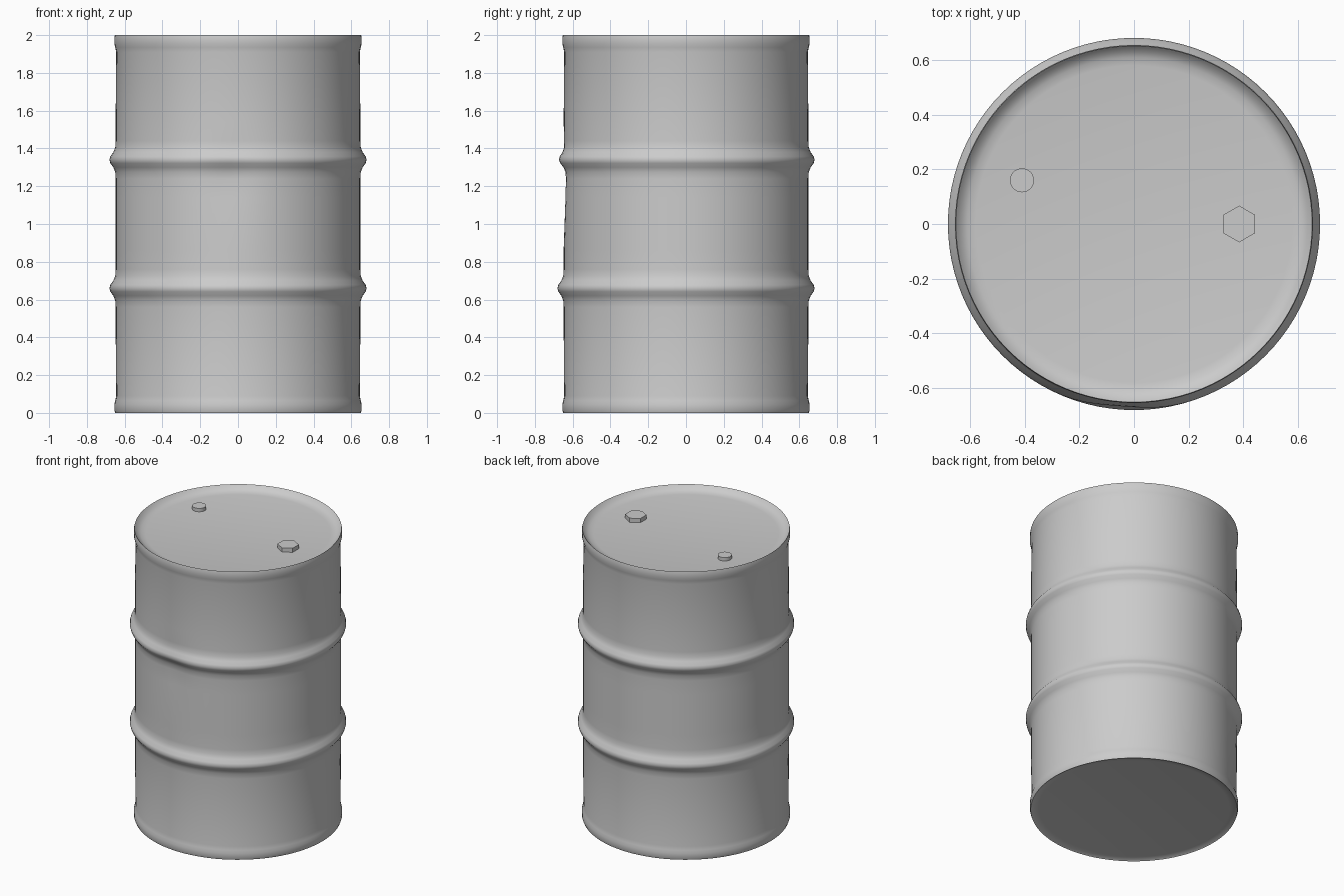
import bpy, bmesh, math
from mathutils import Vector

cube = bpy.data.objects.get("Cube")
if cube:
    bpy.data.objects.remove(cube, do_unlink=True)

steel = bpy.data.materials.new("grey steel")
steel.use_nodes = True
colour = (0.6, 0.6, 0.6, 1)
steel.diffuse_color = colour
steel.node_tree.nodes["Principled BSDF"].inputs["Base Color"].default_value = colour


def finish(name, bm, angle):
    bmesh.ops.recalc_face_normals(bm, faces=bm.faces[:])
    mesh = bpy.data.meshes.new(name)
    bm.to_mesh(mesh)
    bm.free()
    mesh.materials.append(steel)
    ob = bpy.data.objects.new(name, mesh)
    bpy.context.collection.objects.link(ob)
    bpy.ops.object.select_all(action="DESELECT")
    ob.select_set(True)
    bpy.context.view_layer.objects.active = ob
    bpy.ops.object.shade_smooth_by_angle(angle=math.radians(angle))
    return ob


# Drum profile from bottom centre to lid centre
R = 0.648
rim = [(0.655, 0.015), (0.655, 0.045), (0.65, 0.065), (R - 0.003, 0.09)]
profile = [(0, 0.01), (0.6, 0.01), (0.645, 0.004), (0.65, 0)] + rim
for z in (0.66, 1.34):
    profile += [(R, z - 0.2), (R, z - 0.1), (R + 0.002, z - 0.065),
                (0.66, z - 0.04), (0.676, z - 0.018), (0.681, z),
                (0.676, z + 0.018), (0.66, z + 0.04), (R + 0.002, z + 0.065),
                (R, z + 0.1), (R, z + 0.2)]
profile += [(r, 2 - z) for r, z in reversed(rim)]
profile += [(0.652, 2), (0.645, 1.992), (0.63, 1.977), (0.61, 1.967), (0.58, 1.962), (0, 1.96)]

bm = bmesh.new()
verts = [bm.verts.new((r, 0, z)) for r, z in profile]
edges = [bm.edges.new(pair) for pair in zip(verts, verts[1:])]
bmesh.ops.spin(bm, geom=verts + edges, cent=(0, 0, 0), axis=(0, 0, 1),
               angle=math.tau, steps=96, use_duplicate=False)
bmesh.ops.remove_doubles(bm, verts=bm.verts[:], dist=0.0005)

# Shallow dents: angle, height, angular width, height spread, depth
dents = [(-1.65, 1.23, 0.2, 0.15, 0.021), (-2.0, 0.38, 0.25, 0.13, 0.006)]
for v in bm.verts:
    if Vector(v.co.xy).length < 0.64:
        continue
    a = math.atan2(v.co.y, v.co.x)
    for centre, height, width, spread, depth in dents:
        d = (a - centre + math.pi) % math.tau - math.pi
        push = depth * math.exp(-(d / width) ** 2 - ((v.co.z - height) / spread) ** 2)
        v.co.xy *= 1 - push / v.co.xy.length
finish("drum_body", bm, 50)


# Closures on the lid
def plug(name, x, y, radius, sides, top):
    bm = bmesh.new()
    bmesh.ops.create_cone(bm, cap_ends=True, segments=sides, radius1=radius,
                          radius2=radius, depth=top - 1.955)
    ob = finish(name, bm, 30)
    ob.location = (x, y, (top + 1.955) / 2)


plug("hex_bung", 0.385, 0, 0.067, 6, 1.99)
plug("round_vent_plug", -0.41, 0.16, 0.044, 32, 1.985)
